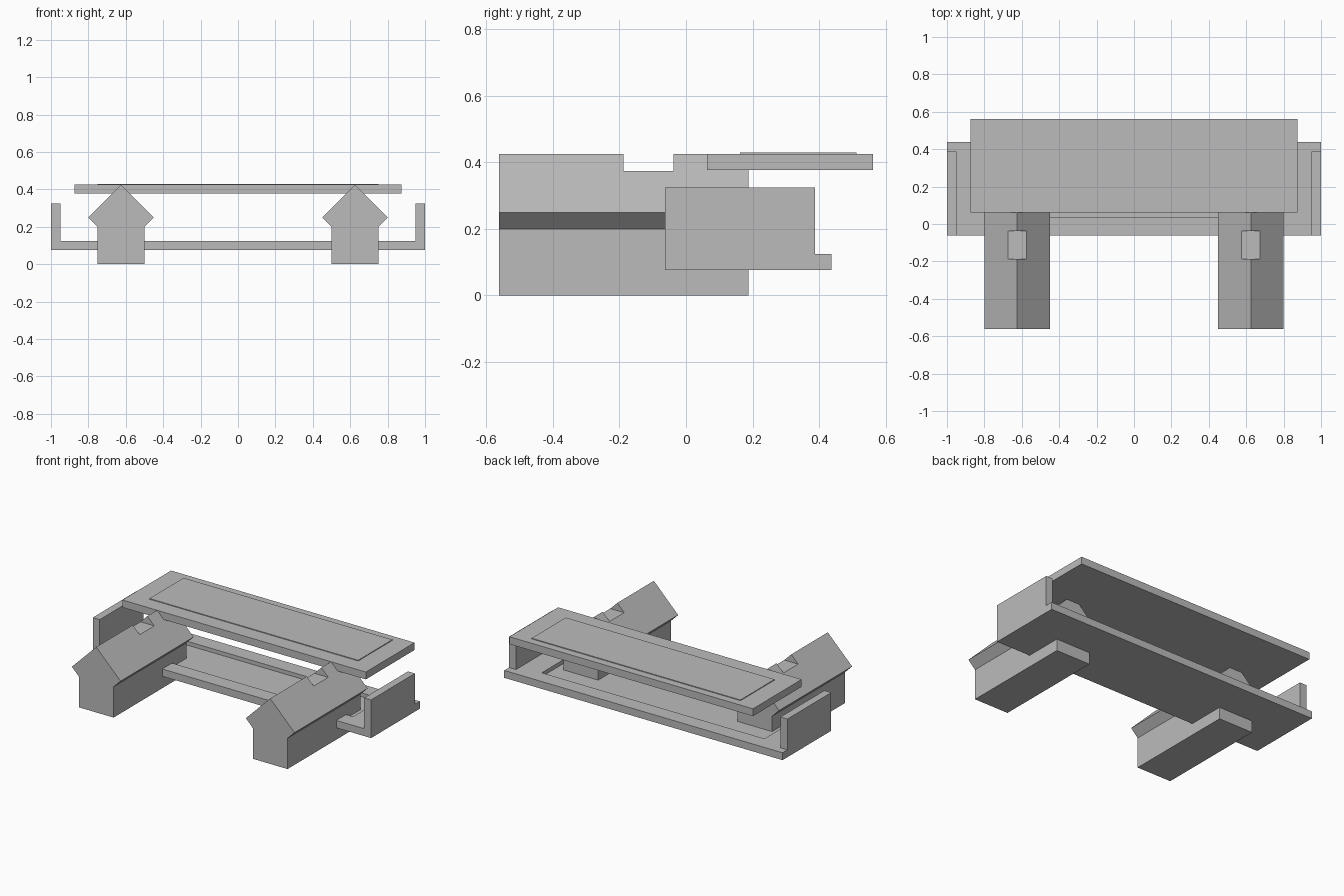
import bpy
import bmesh
from mathutils import Vector

if "Cube" in bpy.data.objects:
    bpy.data.objects.remove(bpy.data.objects["Cube"], do_unlink=True)

GREY = (0.5, 0.5, 0.5, 1)
grey = bpy.data.materials.new("plain grey")
grey.use_nodes = True
grey.diffuse_color = GREY
grey.node_tree.nodes["Principled BSDF"].inputs["Base Color"].default_value = GREY


def finish(name, bm):
    bmesh.ops.recalc_face_normals(bm, faces=bm.faces)
    mesh = bpy.data.meshes.new(name)
    bm.to_mesh(mesh)
    bm.free()
    mesh.materials.append(grey)
    obj = bpy.data.objects.new(name, mesh)
    bpy.context.collection.objects.link(obj)
    return obj


def box(name, low, high):
    low, high = Vector(low), Vector(high)
    bm = bmesh.new()
    bmesh.ops.create_cube(bm, size=1)
    for v in bm.verts:
        v.co = (low + high) / 2 + v.co * (high - low)
    return finish(name, bm)


def extrude_y(name, profile, x, front, back):
    bm = bmesh.new()
    face = bm.faces.new([bm.verts.new((x + px, front, pz)) for px, pz in profile])
    new = bmesh.ops.extrude_face_region(bm, geom=[face])["geom"]
    bmesh.ops.translate(bm, vec=(0, back - front, 0),
                        verts=[v for v in new if isinstance(v, bmesh.types.BMVert)])
    return finish(name, bm)


def cut(obj, cutter):
    mod = obj.modifiers.new("cut", "BOOLEAN")
    mod.operation = "DIFFERENCE"
    mod.solver = "EXACT"
    mod.object = cutter
    bpy.context.view_layer.objects.active = obj
    bpy.ops.object.modifier_apply(modifier=mod.name)
    bpy.data.objects.remove(cutter, do_unlink=True)


# Lower tray with a shallow recess in its top
tray = box("tray", (-1, -0.0625, 0.077), (1, 0.4375, 0.125))
cut(tray, box("recess_cutter", (-0.8, 0.0375, 0.1), (0.8, 0.3375, 0.2)))

# Roofed side supports with a flat notch in the ridge, and the tray end walls
half = [(0.125, 0), (0.125, 0.2), (0.175, 0.25)]
profile = half + [(0, 0.425)] + [(-x, z) for x, z in reversed(half)]
for side, s in (("left", 1), ("right", -1)):
    x = s * 0.625
    support = extrude_y(side + "_support", profile, x, -0.5625, 0.1875)
    cut(support, box("notch_cutter", (x - 0.2, -0.1875, 0.375), (x + 0.2, -0.0375, 0.6)))
    inner, outer = sorted((s * 0.95, s))
    box(side + "_end_wall", (inner, -0.0625, 0.12), (outer, 0.3875, 0.325))

# Upper board with a thin raised panel
box("top_board", (-0.875, 0.0625, 0.377), (0.875, 0.5625, 0.425))
box("top_panel", (-0.75, 0.1625, 0.424), (0.75, 0.5125, 0.43))
